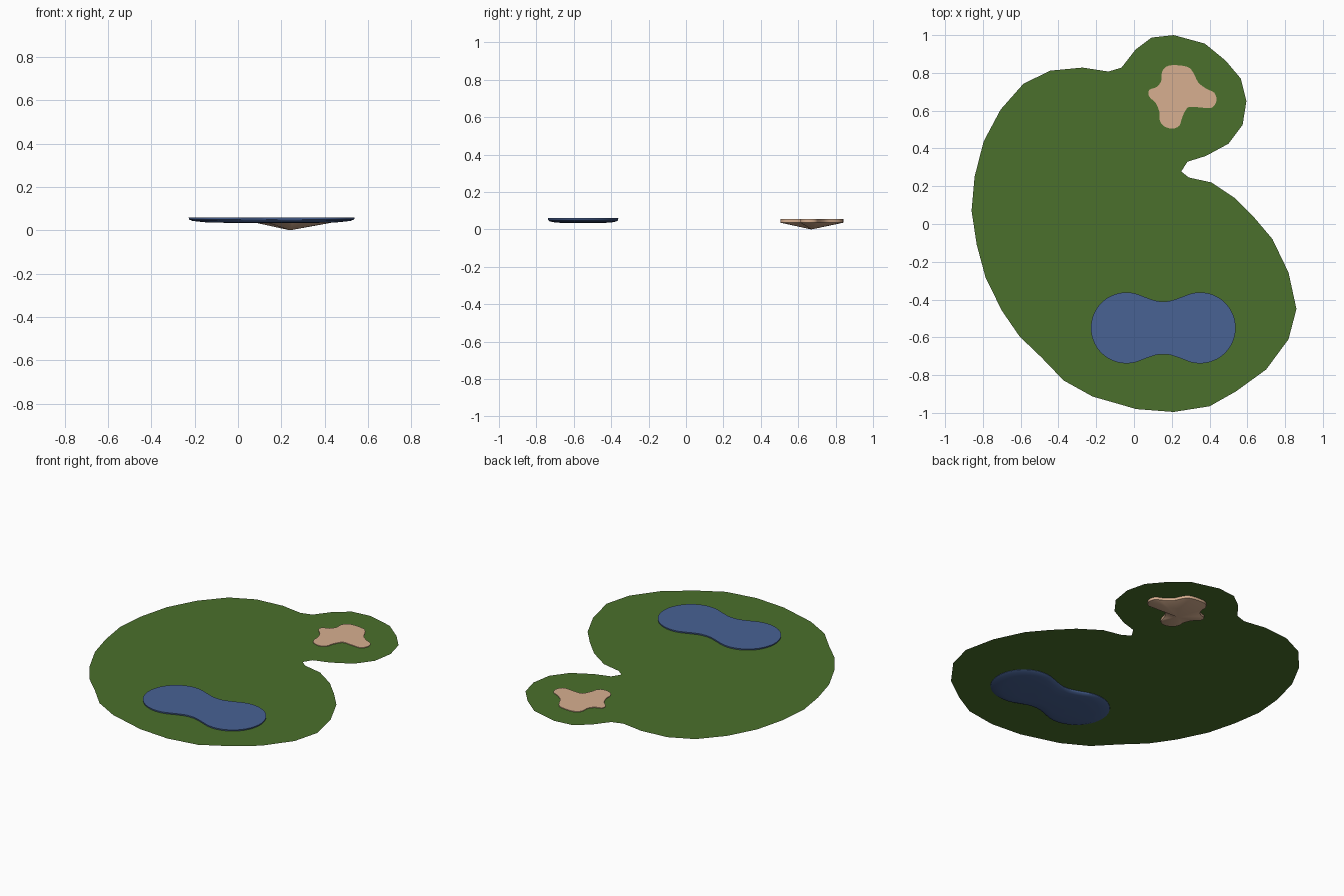
import bpy, bmesh, math
from mathutils import Vector

if "Cube" in bpy.data.objects:
    bpy.data.objects.remove(bpy.data.objects["Cube"])


def spline(pts, steps):
    """Closed Catmull-Rom outline through the given points."""
    out, n = [], len(pts)
    p = [Vector(q) for q in pts]
    for i in range(n):
        a, b, c, d = (p[(i + k) % n] for k in (-1, 0, 1, 2))
        for s in range(steps):
            t = s / steps
            out.append(0.5 * (2 * b + (c - a) * t + (2 * a - 5 * b + 4 * c - d) * t * t
                              + (3 * b - a - 3 * c + d) * t ** 3))
    return out


def solid(name, outline, centre, rings, colour, apex=None):
    """Stack scaled copies of an outline (scale, z); close with a cap or an apex."""
    bm = bmesh.new()
    c = Vector(centre)
    loops = []
    for scale, z in rings:
        loop = [c + (Vector(p) - c) * scale for p in outline]
        loops.append([bm.verts.new((q.x, q.y, z)) for q in loop])
    n = len(outline)
    bm.faces.new(loops[0])
    for a, b in zip(loops, loops[1:]):
        for i in range(n):
            j = (i + 1) % n
            bm.faces.new((a[i], b[i], b[j], a[j]))
    if apex is not None:
        tip = bm.verts.new((c.x, c.y, apex))
        for i in range(n):
            bm.faces.new((loops[-1][i], tip, loops[-1][(i + 1) % n]))
    elif len(loops) > 1:
        bm.faces.new(loops[-1][::-1])
    if len(loops) > 1:
        bmesh.ops.recalc_face_normals(bm, faces=bm.faces)
    else:
        bm.normal_update()
        for f in bm.faces:
            if f.normal.z < 0:
                f.normal_flip()
    me = bpy.data.meshes.new(name)
    bm.to_mesh(me)
    bm.free()
    ob = bpy.data.objects.new(name, me)
    bpy.context.collection.objects.link(ob)
    mat = bpy.data.materials.new(name + "_colour")
    mat.diffuse_color = (*colour, 1)
    mat.use_nodes = True
    mat.node_tree.nodes["Principled BSDF"].inputs["Base Color"].default_value = mat.diffuse_color
    me.materials.append(mat)
    return ob


def smooth(ob, angle):
    bpy.ops.object.select_all(action='DESELECT')
    ob.select_set(True)
    bpy.context.view_layer.objects.active = ob
    bpy.ops.object.shade_smooth_by_angle(angle=math.radians(angle))


# Grass: one flat sheet with a straight-segmented outline
grass = [(.21, 1), (.375, .955), (.485, .865), (.565, .77), (.595, .65), (.575, .525), (.5, .425),
         (.38, .36), (.283, .33), (.25, .278), (.29, .246), (.41, .22), (.537, .135), (.64, .03),
         (.733, -.08), (.818, -.257), (.86, -.45), (.818, -.61), (.7, -.77), (.54, -.886),
         (.4, -.965), (.21, -.995), (.013, -.98), (-.22, -.913), (-.373, -.828), (-.49, -.706),
         (-.606, -.595), (-.7, -.458), (-.786, -.283), (-.833, -.108), (-.86, .07), (-.844, .25),
         (-.796, .437), (-.706, .606), (-.585, .743), (-.442, .812), (-.272, .828), (-.135, .807),
         (-.066, .828), (.008, .923), (.093, .987)]
solid("grass", grass, (0, 0), [(1, .052)], (.07, .16, .025))

# Pond: two round lobes joined by a narrow waist, with a shallow dished underside
cx, cy, off, r = .155, -.55, .195, .188
half = [(cx + off + r * math.cos(a), cy + r * math.sin(a))
        for a in (math.radians(-115 + 230 * i / 24) for i in range(25))]
half += [(cx + .045, cy + .145), (cx, cy + .14), (cx - .045, cy + .145)]
pond = spline(half + [(2 * cx - x, 2 * cy - y) for x, y in half], 2)
water = solid("pond", pond, (cx, cy),
              [(1, .06), (.995, .05), (.95, .043), (.8, .037), (.5, .034)], (.065, .122, .296))
smooth(water, 35)

# Sand bunker: four-lobed flat top, short wall and pointed underside
lobes = [(.15, .81), (.19, .84), (.28, .833), (.315, .8), (.34, .75), (.385, .715), (.425, .695),
         (.437, .655), (.415, .617), (.37, .615), (.315, .62), (.283, .615), (.257, .57), (.24, .52),
         (.2, .505), (.155, .52), (.135, .555), (.135, .59), (.115, .64), (.08, .675), (.08, .71),
         (.12, .725), (.145, .76)]
sand = solid("sand_bunker", spline(lobes, 3), (.24, .67), [(1, .056), (1, .036)],
             (.68, .43, .28), apex=0)
smooth(sand, 40)
